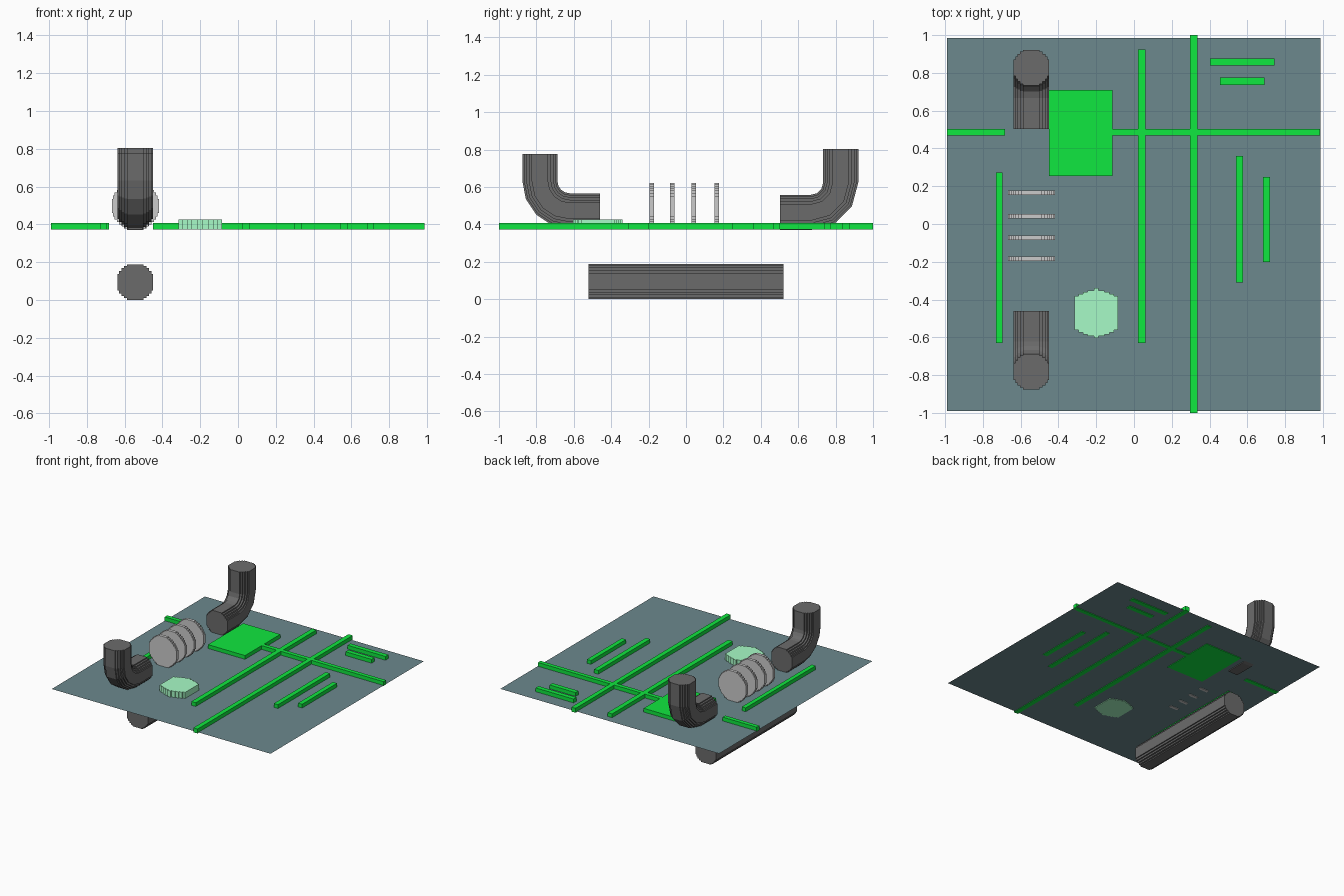
import bpy, bmesh
from math import sin, cos, radians, pi
from mathutils import Vector

if "Cube" in bpy.data.objects:
    bpy.data.objects.remove(bpy.data.objects["Cube"])


def material(name, rgba):
    m = bpy.data.materials.new(name)
    m.diffuse_color = rgba
    m.use_nodes = True
    m.node_tree.nodes["Principled BSDF"].inputs["Base Color"].default_value = m.diffuse_color
    return m


SLATE = material("slate", (0.15, 0.25, 0.27, 1))
GREEN = material("green", (0.005, 0.8, 0.05, 1))
MINT = material("mint", (0.39, 0.97, 0.57, 1))
DARK = material("dark_grey", (0.148, 0.148, 0.148, 1))
GREY = material("mid_grey", (0.65, 0.65, 0.65, 1))
SHEET, BASE = 0.377, 0.372  # parts poke slightly through the sheet


def finish(name, bm, mat):
    bmesh.ops.recalc_face_normals(bm, faces=bm.faces)
    me = bpy.data.meshes.new(name)
    bm.to_mesh(me)
    bm.free()
    me.materials.append(mat)
    ob = bpy.data.objects.new(name, me)
    bpy.context.collection.objects.link(ob)
    return ob


def box(name, x0, x1, y0, y1, z0, z1, mat):
    bm = bmesh.new()
    bmesh.ops.create_cube(bm, size=1)
    for v in bm.verts:
        v.co = ((x0 + x1) / 2 + v.co.x * (x1 - x0),
                (y0 + y1) / 2 + v.co.y * (y1 - y0),
                (z0 + z1) / 2 + v.co.z * (z1 - z0))
    return finish(name, bm, mat)


def stepped_outline(corners):
    """Mirror a quarter of outer corners into a closed staircase outline."""
    quarter = []
    for i, (u, v) in enumerate(corners):
        if i:
            quarter.append((u, corners[i - 1][1]))
        quarter.append((u, v))
    out = []
    for su, sv in ((1, 1), (-1, 1), (-1, -1), (1, -1)):
        q = [(su * u, sv * v) for u, v in quarter]
        out += q if su * sv > 0 else q[::-1]
    return out


def stepped_circle(r, n, start):
    s = radians(start)
    angles = [s + (pi / 2 - 2 * s) * k / (n - 1) for k in range(n)]
    return stepped_outline([(r * cos(a) / cos(s), r * sin(a) / cos(s)) for a in angles])


def sweep(name, outline, frames, mat):
    """Loft an outline through frames of (origin, u axis, v axis)."""
    bm = bmesh.new()
    rings = [[bm.verts.new(Vector(o) + Vector(a) * u + Vector(b) * v) for u, v in outline]
             for o, a, b in frames]
    n = len(outline)
    for r, s in zip(rings, rings[1:]):
        for i in range(n):
            j = (i + 1) % n
            bm.faces.new((r[i], r[j], s[j], s[i]))
    bm.faces.new(rings[0][::-1])
    bm.faces.new(rings[-1])
    return finish(name, bm, mat)


X, Y, Z = (1, 0, 0), (0, 1, 0), (0, 0, 1)
PIPE_X, PIPE_R = -0.543, 0.094
pipe_section = stepped_circle(PIPE_R, 5, 25)

# Floor sheet
bm = bmesh.new()
bmesh.ops.create_grid(bm, x_segments=1, y_segments=1, size=0.988)
bmesh.ops.translate(bm, verts=bm.verts, vec=(-0.001, -0.002, SHEET))
finish("floor_sheet", bm, SLATE)

# Raised green strips and block
strips = [
    (0.02, 0.06, -0.63, 0.925), (0.297, 0.335, -1, 1),
    (-0.99, -0.682, 0.468, 0.502), (-0.115, 0.02, 0.468, 0.502),
    (0.06, 0.297, 0.468, 0.502), (0.335, 0.985, 0.468, 0.502),
    (-0.73, -0.695, -0.63, 0.272), (0.54, 0.578, -0.31, 0.36),
    (0.683, 0.72, -0.2, 0.25), (0.402, 0.745, 0.838, 0.876),
    (0.455, 0.69, 0.737, 0.775),
]
for s in strips:
    box("green_strip", *s, BASE, 0.408, GREEN)
box("green_block", -0.45, -0.115, 0.255, 0.71, BASE, 0.408, GREEN)

# Stepped hexagonal pad
hexagon = stepped_outline([(0.115, 0.09), (0.095, 0.102), (0.07, 0.112),
                           (0.045, 0.121), (0.013, 0.132)])
sweep("hexagon_pad", hexagon,
      [((-0.2, -0.472, z), X, Y) for z in (BASE, 0.427)], MINT)

# Row of upright discs
disc = stepped_circle(0.124, 8, 17)
for y in (-0.183, -0.073, 0.042, 0.165):
    sweep("disc", disc, [((PIPE_X, y + d, 0.497), X, Z) for d in (-0.012, 0.012)], GREY)

# Straight pipe below the floor
sweep("lower_pipe", pipe_section,
      [((PIPE_X, y, 0.095), X, Z) for y in (-0.52, 0.52)], DARK)


# Elbow pipes: level mouth, quarter bend, vertical riser
def elbow(name, side, mouth, bend_y, bend_z, top, steps):
    rad = 0.159
    frames = [((PIPE_X, side * mouth, bend_z - rad), X, (0, 0, -1))]
    for k in range(steps + 1):
        a = pi / 2 * k / steps
        out = Vector((0, side * sin(a), -cos(a)))
        frames.append((Vector((PIPE_X, side * bend_y, bend_z)) + out * rad, X, out))
    frames.append(((PIPE_X, side * (bend_y + rad), top), X, (0, side, 0)))
    sweep(name, pipe_section, frames, DARK)


elbow("front_elbow_pipe", -1, 0.46, 0.622, 0.631, 0.775, 4)
elbow("back_elbow_pipe", 1, 0.503, 0.668, 0.623, 0.803, 3)
